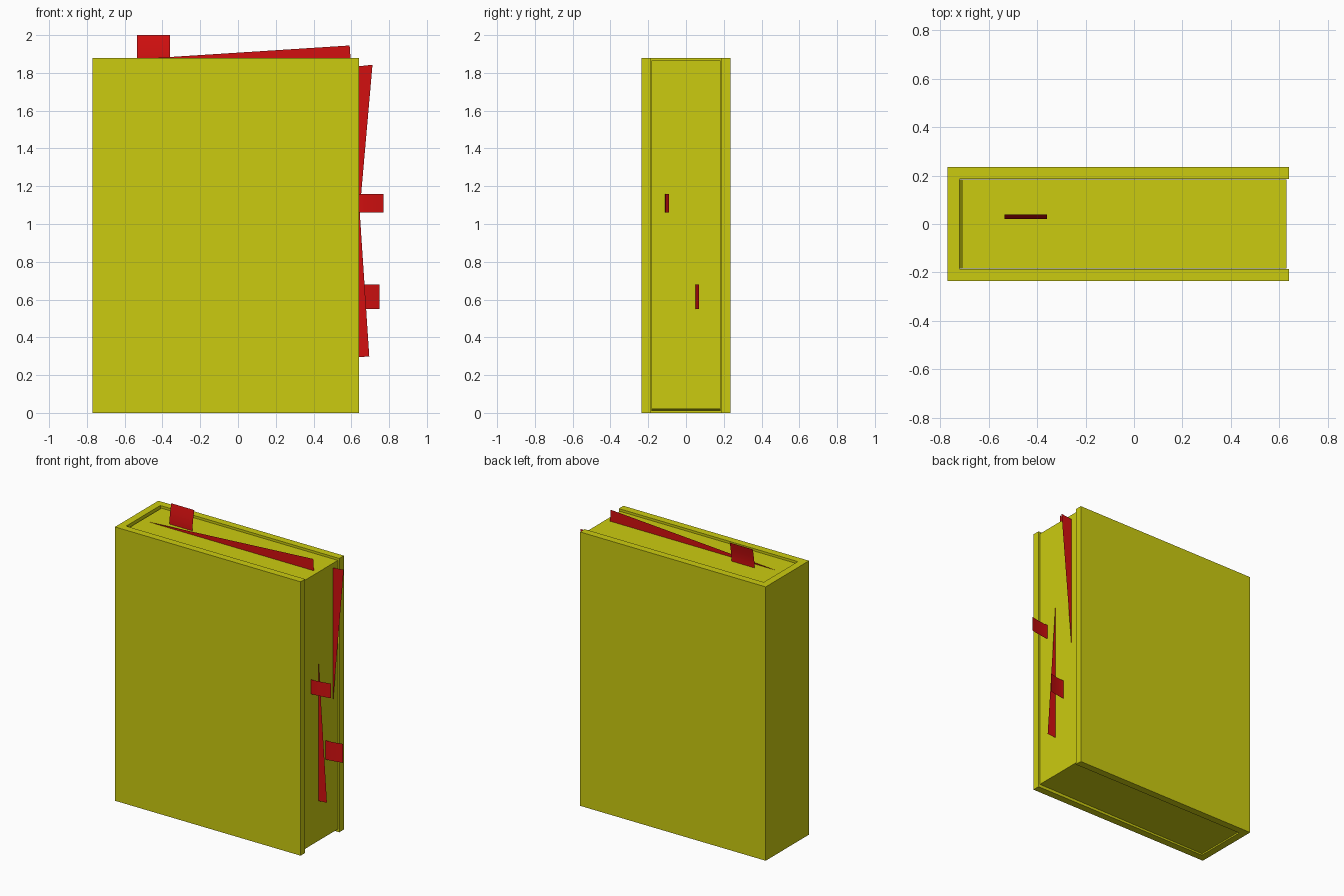
import bpy
import math

if "Cube" in bpy.data.objects:
    bpy.data.objects.remove(bpy.data.objects["Cube"])


def material(name, color):
    m = bpy.data.materials.new(name)
    m.diffuse_color = color
    m.use_nodes = True
    m.node_tree.nodes["Principled BSDF"].inputs["Base Color"].default_value = m.diffuse_color
    return m


YELLOW = material("yellow", (0.6, 0.6, 0.005, 1))
RED = material("red", (0.65, 0.005, 0.005, 1))


def make(name, verts, faces, mat):
    me = bpy.data.meshes.new(name)
    me.from_pydata(verts, [], faces)
    me.materials.append(mat)
    ob = bpy.data.objects.new(name, me)
    bpy.context.collection.objects.link(ob)
    return ob


def prism(name, low, high, mat):
    """Closed solid between two matching counter-clockwise loops."""
    n = len(low)
    faces = [tuple(range(n))[::-1], tuple(range(n, 2 * n))]
    faces += [(i, (i + 1) % n, n + (i + 1) % n, n + i) for i in range(n)]
    return make(name, low + high, faces, mat)


# Cover: C-shaped outline (two boards and the spine) pulled upward
outline = [(-0.77, -0.235), (0.64, -0.235), (0.64, -0.185), (-0.72, -0.185),
           (-0.72, 0.185), (0.64, 0.185), (0.64, 0.235), (-0.77, 0.235)]
prism("cover", [(x, y, 0) for x, y in outline],
      [(x, y, 1.88) for x, y in outline], YELLOW)

# Page block: slightly uneven, set back from the cover edges
prism("page_block",
      [(-0.72, -0.183, 0.01), (0.63, -0.183, 0.02), (0.63, 0.183, 0.02), (-0.72, 0.183, 0.01)],
      [(-0.71, -0.183, 1.865), (0.63, -0.183, 1.865), (0.63, 0.183, 1.865), (-0.71, 0.183, 1.865)],
      YELLOW)


# Slanted sheets: thin loose pages that emerge from the block as wedges
def loose_sheet(name, y, points):
    make(name, [(x, y, z) for x, z in points], [tuple(range(len(points)))], RED)


loose_sheet("loose_sheet_top", -0.028, [(-0.69, 1.863), (0.597, 1.86), (0.591, 1.945)])
loose_sheet("loose_sheet_upper", 0.13, [(0.628, 0.885), (0.628, 1.834), (0.712, 1.843)])
loose_sheet("loose_sheet_lower", -0.028, [(0.628, 0.294), (0.695, 0.299), (0.628, 1.31)])


# Page tabs: short curved strips
def tab(name, start, length, width, upright=False, steps=8):
    x, y, z = start
    verts, faces = [], []
    for i in range(steps + 1):
        t = i / steps
        bend = 0.02 * (1 - math.cos(t * math.pi / 2))
        for w in (0, width):
            if upright:
                verts.append((x + w, y + bend, z + t * length))
            else:
                verts.append((x + t * length, y + bend, z + w))
        if i:
            a = 2 * i
            faces.append((a - 2, a, a + 1, a - 1))
    ob = make(name, verts, faces, RED)
    for p in ob.data.polygons:
        p.use_smooth = True


tab("tab_top", (-0.535, 0.02, 1.86), 0.14, 0.175, upright=True)
tab("tab_upper", (0.625, -0.11, 1.06), 0.145, 0.10)
tab("tab_lower", (0.625, 0.05, 0.55), 0.125, 0.13)

# Centre everything in depth and width (outer span is -0.77 to 0.77)
bpy.context.view_layer.update()
